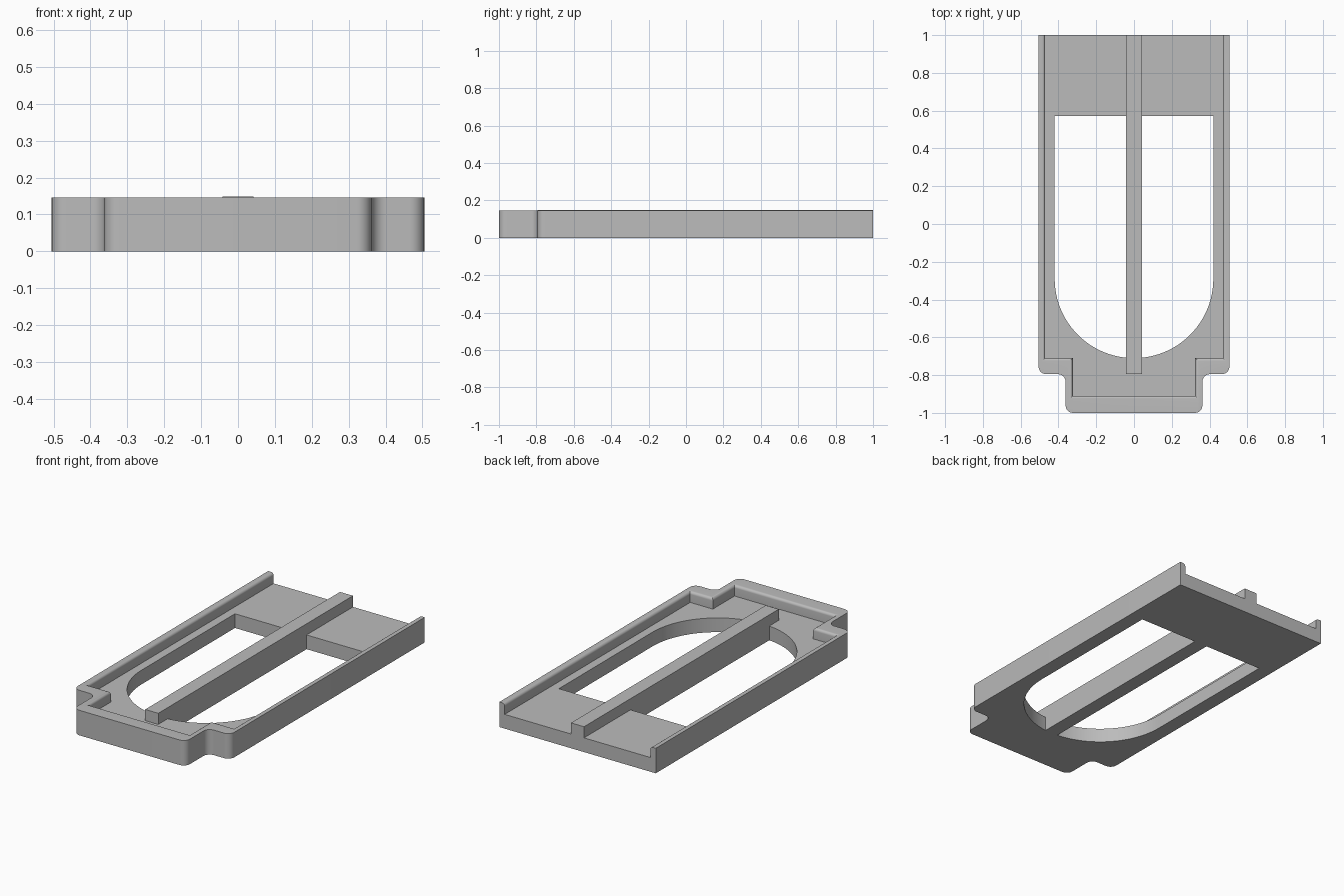
import bpy, bmesh, math

if "Cube" in bpy.data.objects:
    bpy.data.objects.remove(bpy.data.objects["Cube"])

H, FLOOR, BAR_TOP = 0.146, 0.083, 0.148

grey = bpy.data.materials.new("plain grey")
grey.diffuse_color = (0.5, 0.5, 0.5, 1)
grey.use_nodes = True
grey.node_tree.nodes["Principled BSDF"].inputs["Base Color"].default_value = grey.diffuse_color


def loft(name, layers):
    """Closed solid from stacked outlines: [(z, [(x, y), ...]), ...]"""
    bm = bmesh.new()
    rings = [[bm.verts.new((x, y, z)) for x, y in pts] for z, pts in layers]
    n = len(rings[0])
    for a, b in zip(rings, rings[1:]):
        for i in range(n):
            j = (i + 1) % n
            bm.faces.new((a[i], a[j], b[j], b[i]))
    bm.faces.new(rings[0][::-1])
    bm.faces.new(rings[-1])
    bmesh.ops.recalc_face_normals(bm, faces=bm.faces)
    mesh = bpy.data.meshes.new(name)
    bm.to_mesh(mesh)
    bm.free()
    mesh.materials.append(grey)
    ob = bpy.data.objects.new(name, mesh)
    bpy.context.collection.objects.link(ob)
    return ob


def arc(cx, cy, r, a0, a1, n=8):
    return [(cx + r * math.cos(math.radians(a0 + (a1 - a0) * i / n)),
             cy + r * math.sin(math.radians(a0 + (a1 - a0) * i / n))) for i in range(n + 1)]


def mirrored(half):
    """Right half listed from back to front, completed on the left."""
    return half + [(-x, y) for x, y in reversed(half)]


def apply_boolean(target, tool, operation):
    mod = target.modifiers.new(operation.lower(), 'BOOLEAN')
    mod.operation, mod.solver, mod.object = operation, 'EXACT', tool
    bpy.context.view_layer.objects.active = target
    bpy.ops.object.modifier_apply(modifier=mod.name)
    bpy.data.objects.remove(tool)


# Tray body: stepped outline with rounded corners
r = 0.04
outline = mirrored([(0.505, 1.0)]
                   + arc(0.505 - r, -0.795 + r, r, 0, -90)
                   + arc(0.362 + r, -0.795 - r, r, 90, 180)
                   + arc(0.362 - r, -1 + r, r, 0, -90))
tray = loft("tray", [(0, outline), (H, outline)])


# Pocket, open at the back, with a rounded upper rim
def pocket(d):
    return mirrored([(0.47 + d, 1.1), (0.47 + d, -0.71 - d),
                     (0.324 + d, -0.71 - d), (0.324 + d, -0.91 - d)])


f = 0.016
layers = [(FLOOR, pocket(0))]
for i in range(7):
    a = math.pi / 2 * i / 6
    layers.append((H - f + f * math.sin(a), pocket(f * (1 - math.cos(a)))))
layers.append((H + 0.05, pocket(f)))
apply_boolean(tray, loft("pocket_cutter", layers), 'DIFFERENCE')

# Window through the floor with a round front end
window = [(0.42, 0.572)] + arc(0, -0.29, 0.42, 0, -180, 48) + [(-0.42, 0.572)]
apply_boolean(tray, loft("window_cutter", [(-0.1, window), (0.12, window)]), 'DIFFERENCE')

# Centre bar across the window
bar = [(0.042, 1.0), (0.042, -0.795), (-0.042, -0.795), (-0.042, 1.0)]
apply_boolean(tray, loft("centre_bar", [(0, bar), (BAR_TOP, bar)]), 'UNION')

tray.select_set(True)
bpy.context.view_layer.objects.active = tray
bpy.ops.object.shade_smooth_by_angle(angle=math.radians(30))
